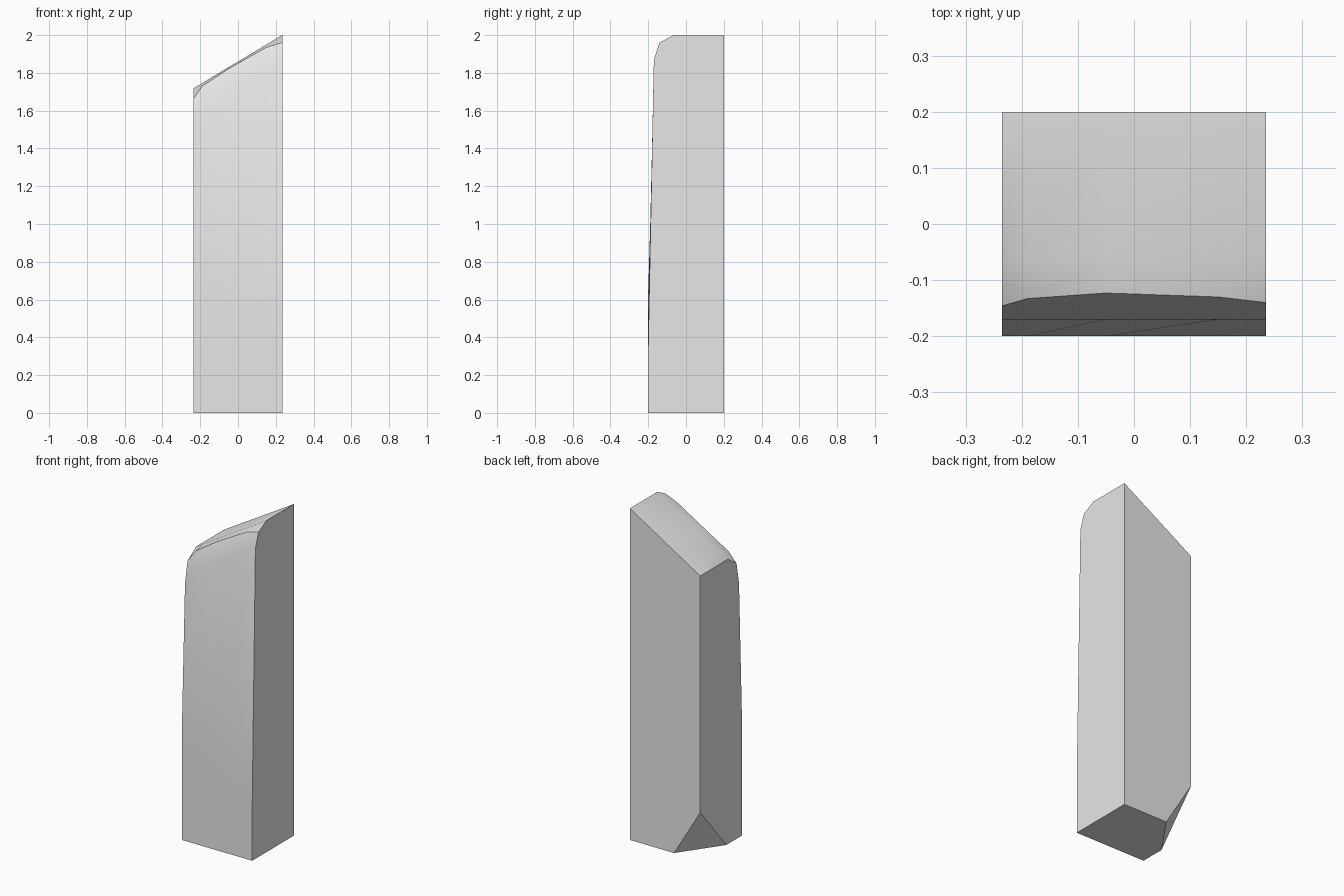
import bpy
import bmesh
import math
from mathutils import Vector

cube = bpy.data.objects.get("Cube")
if cube:
    bpy.data.objects.remove(cube, do_unlink=True)

HALF_X, BACK, FRONT = 0.235, 0.2, -0.2


def flat_material(name, rgb):
    mat = bpy.data.materials.new(name)
    mat.use_nodes = True
    color = (*rgb, 1.0)
    mat.diffuse_color = color
    mat.node_tree.nodes["Principled BSDF"].inputs["Base Color"].default_value = color
    return mat


def roof(x):
    """Height of the slanted top at x."""
    return 1.86 + 0.6 * x


# Profile stations: x, front kink height, shoulder drop, crease y, crease drop
stations = [
    (-HALF_X, 0.65, 0.185, -0.146, 0.055),
    (-0.19, 0.62, 0.15, -0.133, 0.016),
    (-0.05, 0.53, 0.13, -0.123, 0.008),
    (0.15, 0.41, 0.12, -0.13, 0.015),
    (HALF_X, 0.35, 0.13, -0.14, 0.04),
]

# Slab body lofted between the side profiles
bm = bmesh.new()
rings = []
for x, kink, shoulder, crease_y, crease in stations:
    top = roof(x)
    profile = [
        (FRONT, 0), (FRONT, kink), (-0.17, top - shoulder),
        (crease_y, top - crease), (-0.063, top), (BACK, top), (BACK, 0),
    ]
    rings.append([bm.verts.new((x, y, z)) for y, z in profile])

for a, b in zip(rings, rings[1:]):
    for i in range(len(a)):
        j = (i + 1) % len(a)
        bm.faces.new((a[i], b[i], b[j], a[j]))
bm.faces.new(rings[0])
bm.faces.new(rings[-1])

# Cut away the lower back corner on the low side
p, q, r = Vector((-0.06, BACK, 0)), Vector((-HALF_X, -0.05, 0)), Vector((-HALF_X, BACK, 0.29))
normal = (q - p).cross(r - p).normalized()
if normal.dot(Vector((-HALF_X, BACK, 0)) - p) < 0:
    normal.negate()
cut = bmesh.ops.bisect_plane(
    bm, geom=bm.verts[:] + bm.edges[:] + bm.faces[:],
    plane_co=p, plane_no=normal, clear_outer=True)
rim = [e for e in cut["geom_cut"] if isinstance(e, bmesh.types.BMEdge)]
bmesh.ops.holes_fill(bm, edges=rim, sides=0)
bmesh.ops.recalc_face_normals(bm, faces=bm.faces)

mesh = bpy.data.meshes.new("stone_slab")
bm.to_mesh(mesh)
bm.free()
mesh.materials.append(flat_material("light grey stone", (0.8, 0.8, 0.8)))
slab = bpy.data.objects.new("stone_slab", mesh)
bpy.context.collection.objects.link(slab)

bpy.ops.object.select_all(action="DESELECT")
slab.select_set(True)
bpy.context.view_layer.objects.active = slab
bpy.ops.object.shade_smooth_by_angle(angle=math.radians(30))
